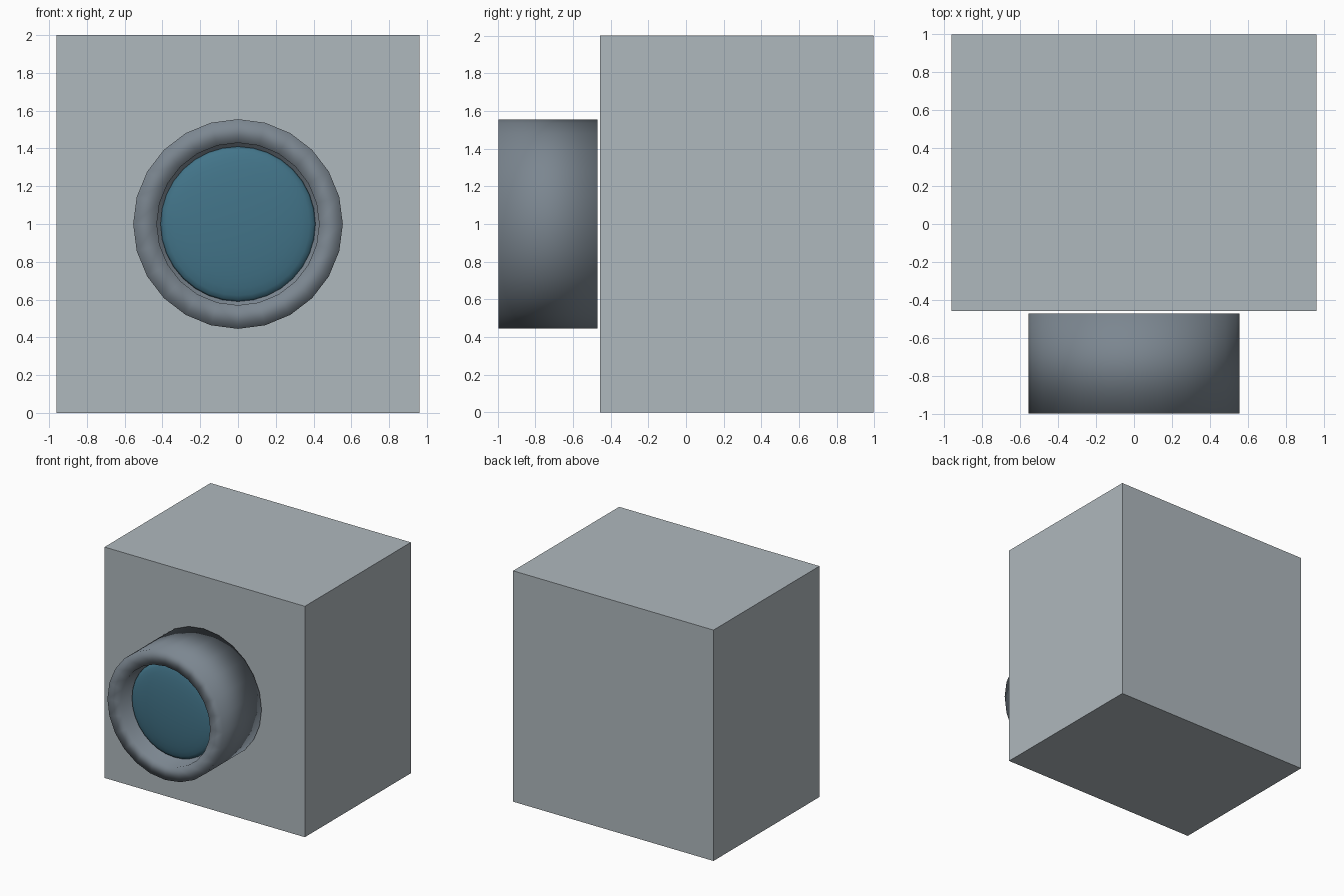
import bpy, bmesh, math
from mathutils import Vector, Matrix

cube = bpy.data.objects.get("Cube")
if cube:
    bpy.data.objects.remove(cube, do_unlink=True)


def material(name, rgb):
    m = bpy.data.materials.new(name)
    m.use_nodes = True
    m.diffuse_color = (*rgb, 1)
    m.node_tree.nodes["Principled BSDF"].inputs["Base Color"].default_value = (*rgb, 1)
    return m


def add_object(name, bm, mat, smooth):
    bmesh.ops.recalc_face_normals(bm, faces=bm.faces)
    for f in bm.faces:
        f.smooth = smooth
    mesh = bpy.data.meshes.new(name)
    bm.to_mesh(mesh)
    bm.free()
    mesh.materials.append(mat)
    obj = bpy.data.objects.new(name, mesh)
    bpy.context.collection.objects.link(obj)
    return obj


light_grey = material("light grey", (0.43, 0.48, 0.51))
slate_grey = material("slate grey", (0.20, 0.24, 0.28))
blue_glass = material("blue glass", (0.055, 0.175, 0.25))

CENTRE_Z = 1.0
FRONT, TUBE_BACK, BODY_FRONT, BACK = -0.995, -0.47, -0.456, 0.995

# Body: a plain sharp-edged box
bm = bmesh.new()
bmesh.ops.create_cube(bm, size=1)
bmesh.ops.scale(bm, vec=(1.92, BACK - BODY_FRONT, 2), verts=bm.verts)
bmesh.ops.translate(bm, vec=(0, (BACK + BODY_FRONT) / 2, 1), verts=bm.verts)
add_object("body", bm, light_grey, False)

# Lens barrel: a low-poly lathe with a recessed front, smooth all over
SIDES = 24
profile = [(0.555, TUBE_BACK), (0.555, FRONT), (0.43, FRONT), (0.43, -0.86)]
bm = bmesh.new()
rings = []
for radius, y in profile:
    angles = [2 * math.pi * i / SIDES for i in range(SIDES)]
    rings.append([bm.verts.new((radius * math.sin(a), y, CENTRE_Z + radius * math.cos(a)))
                  for a in angles])
for a, b in zip(rings, rings[1:]):
    for i in range(SIDES):
        j = (i + 1) % SIDES
        bm.faces.new((a[i], a[j], b[j], b[i]))
bm.faces.new(rings[0])
bm.faces.new(rings[-1])
add_object("lens_barrel", bm, slate_grey, True)

# Lens glass: a flattened sphere set into the barrel
bm = bmesh.new()
bmesh.ops.create_uvsphere(bm, u_segments=32, v_segments=16, radius=0.41)
bmesh.ops.scale(bm, vec=(1, 1, 0.15), verts=bm.verts)
bmesh.ops.rotate(bm, cent=Vector(), matrix=Matrix.Rotation(math.pi / 2, 3, 'X'), verts=bm.verts)
bmesh.ops.translate(bm, vec=(0, -0.865, CENTRE_Z), verts=bm.verts)
add_object("lens_glass", bm, blue_glass, True)
